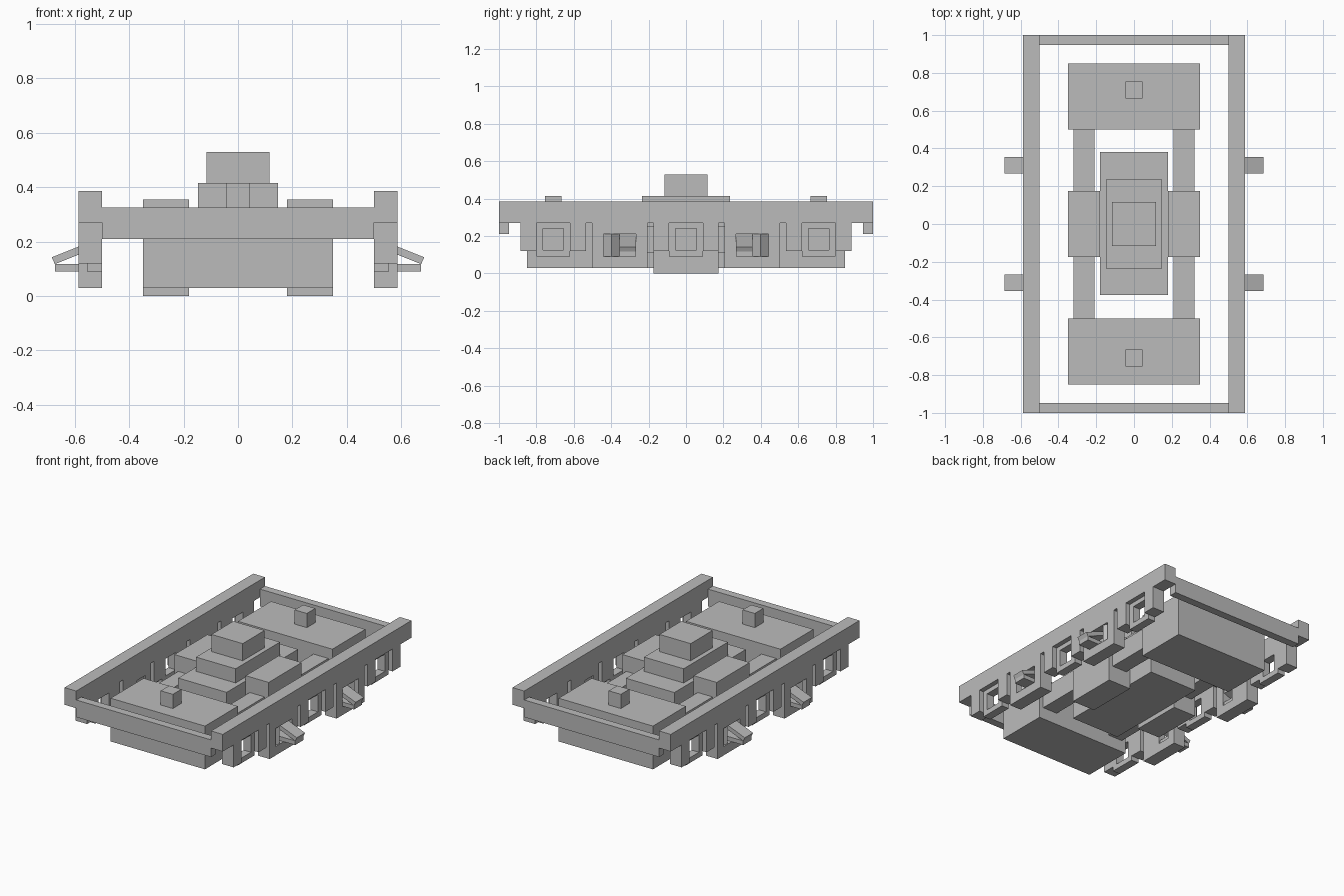
import bpy
import bmesh

cube = bpy.data.objects.get("Cube")
if cube:
    bpy.data.objects.remove(cube, do_unlink=True)

GREY = (0.5, 0.5, 0.5, 1.0)
mat = bpy.data.materials.new("plain grey")
mat.use_nodes = True
mat.diffuse_color = GREY
mat.node_tree.nodes["Principled BSDF"].inputs["Base Color"].default_value = GREY


def finish(name, bm, mirror_x=False, mirror_y=False):
    bmesh.ops.recalc_face_normals(bm, faces=bm.faces)
    mesh = bpy.data.meshes.new(name)
    bm.to_mesh(mesh)
    bm.free()
    mesh.materials.append(mat)
    obj = bpy.data.objects.new(name, mesh)
    bpy.context.collection.objects.link(obj)
    if mirror_x or mirror_y:
        mod = obj.modifiers.new("mirror", 'MIRROR')
        mod.use_axis = (mirror_x, mirror_y, False)
        mod.use_mirror_merge = False
    return obj


def box(name, x, y, z, mirror_x=False, mirror_y=False):
    """Box from (low, high) ranges on each axis."""
    bm = bmesh.new()
    bmesh.ops.create_cube(bm, size=1)
    for v in bm.verts:
        for i, (low, high) in enumerate((x, y, z)):
            v.co[i] = low if v.co[i] < 0 else high
    return finish(name, bm, mirror_x, mirror_y)


def prism(name, outline, low, high, place, mirror_x=True, mirror_y=True):
    """Extrude a 2D outline; place(a, b, t) maps it into space."""
    bm = bmesh.new()
    face = bm.faces.new([bm.verts.new(place(a, b, low)) for a, b in outline])
    new = bmesh.ops.extrude_face_region(bm, geom=[face])["geom"]
    shift = place(0, 0, high)
    base = place(0, 0, low)
    for v in new:
        if isinstance(v, bmesh.types.BMVert):
            v.co = [c + s - b for c, s, b in zip(v.co, shift, base)]
    return finish(name, bm, mirror_x, mirror_y)


IN, OUT = 0.5, 0.587      # inner and outer faces of the side frames
BEAM = 0.27               # underside of the top side beam

# Outer frame
box("side_beam", (IN, OUT), (-1, 1), (BEAM, 0.385), mirror_x=True)
box("end_beam", (-IN, IN), (0.947, 1), (0.21, 0.325), mirror_y=True)

# Hanging plates with the step openings
plate_low, plate_high = 0.207, 0.503
hole_low, hole_high = 0.268, 0.44
for name, y, z in (
        ("plate_inner_post", (plate_low, hole_low), (0.03, BEAM)),
        ("plate_outer_post", (hole_high, plate_high), (0.03, BEAM)),
        ("plate_bottom", (hole_low, hole_high), (0.03, 0.09)),
        ("plate_top", (hole_low, hole_high), (0.21, BEAM))):
    box(name, (IN, OUT), y, z, True, True)

# Pedestals and square axle box rims
for label, c in (("front", -0.71), ("middle", 0), ("rear", 0.71)):
    for side in (-1, 1):
        y = sorted((c + side * 0.09, c + side * 0.175))
        box(label + "_pedestal", (IN, OUT), y, (0.12, BEAM), True)
        y = sorted((c + side * 0.055, c + side * 0.09))
        box(label + "_axle_box_side", (IN, 0.555), y, (0.09, BEAM), True)
    for z in ((0.09, 0.125), (0.24, BEAM)):
        box(label + "_axle_box_rail", (IN, 0.555), (c - 0.055, c + 0.055), z, True)

# Steps: sloping slab over a flat tread
prism("step_slab", [(0.51, 0.212), (0.685, 0.142), (0.673, 0.117), (0.51, 0.182)],
      hole_low, 0.355, lambda a, b, t: (a, t, b))
box("step_tread", (0.51, 0.673), (hole_low, 0.355), (0.09, 0.118), True, True)

# Wedge filling the rest of each opening
prism("step_wedge", [(IN, 0.355), (0.55, 0.355), (OUT, 0.398), (0.55, hole_high), (IN, hole_high)],
      0.09, 0.21, lambda a, b, t: (a, b, t))

# Motor boxes with a small block on each
box("motor_box", (-0.35, 0.35), (0.5, 0.85), (0.03, 0.32), mirror_y=True)
box("motor_block", (-0.045, 0.045), (0.665, 0.755), (0.32, 0.415), mirror_y=True)

# Inner rails and central bolster
box("inner_rail", (0.21, 0.32), (-0.5, 0.5), (0.11, 0.25), mirror_x=True)
box("side_block", (0.18, 0.35), (-0.175, 0.175), (0, 0.355), mirror_x=True)
box("centre_body", (-0.18, 0.18), (-0.377, 0.38), (0.03, 0.32))
box("centre_step", (-0.147, 0.147), (-0.235, 0.235), (0.32, 0.415))
box("centre_cap", (-0.116, 0.116), (-0.116, 0.116), (0.415, 0.53))
